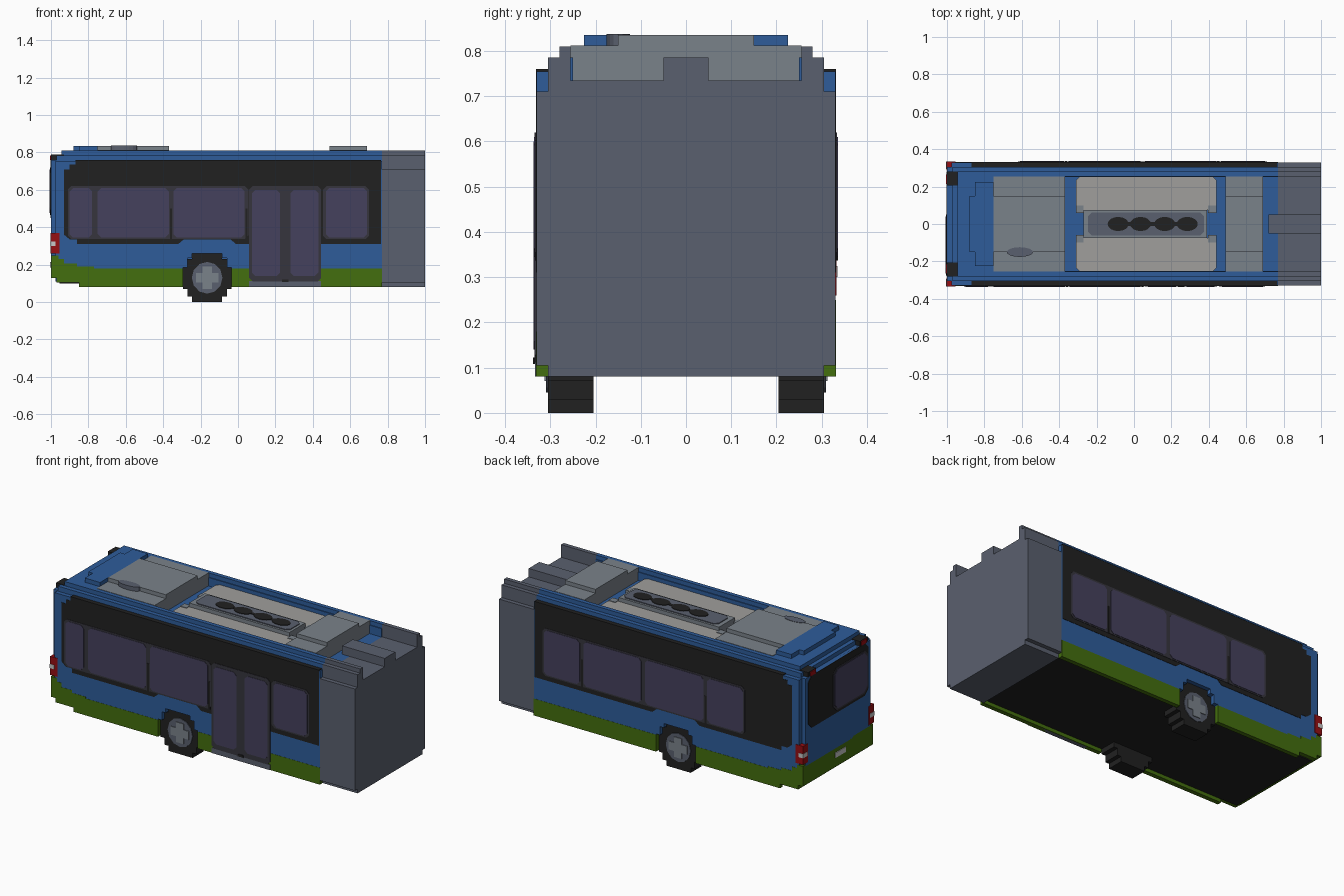
import bpy, bmesh, math
from mathutils import Vector

cube = bpy.data.objects.get("Cube")
if cube:
    bpy.data.objects.remove(cube, do_unlink=True)


def material(name, r, g, b):
    lin = [((c / 255 + 0.055) / 1.055) ** 2.4 if c > 10 else c / 255 / 12.92 for c in (r, g, b)]
    m = bpy.data.materials.new(name)
    m.diffuse_color = (*lin, 1)
    m.use_nodes = True
    node = next(n for n in m.node_tree.nodes if n.type == 'BSDF_PRINCIPLED')
    node.inputs["Base Color"].default_value = (*lin, 1)
    return m


BLUE = material("body blue", 46, 92, 154)
GREEN = material("skirt green", 68, 110, 14)
BLACK = material("black", 33, 33, 33)
GLASS = material("tinted glass", 69, 65, 93)
FRAME = material("window frame grey", 54, 53, 61)
GREY = material("slate grey", 90, 96, 110)
MID = material("roof box grey", 122, 130, 138)
LIGHT = material("pale roof panel", 160, 159, 156)
RED = material("lamp red", 150, 14, 18)
WHITE = material("lamp white", 200, 200, 200)


def prism(name, pts, axis, a, b, mat):
    """Extrude a 2D outline along an axis from a to b."""
    place = {'x': lambda p, d: (d, p[0], p[1]),
             'y': lambda p, d: (p[0], d, p[1]),
             'z': lambda p, d: (p[0], p[1], d)}[axis]
    bm = bmesh.new()
    face = bm.faces.new([bm.verts.new(place(p, a)) for p in pts])
    ext = bmesh.ops.extrude_face_region(bm, geom=[face])
    move = Vector(place((0, 0), b - a))
    bmesh.ops.translate(bm, vec=move, verts=[v for v in ext["geom"] if isinstance(v, bmesh.types.BMVert)])
    bmesh.ops.recalc_face_normals(bm, faces=bm.faces)
    me = bpy.data.meshes.new(name)
    bm.to_mesh(me)
    bm.free()
    me.materials.append(mat)
    ob = bpy.data.objects.new(name, me)
    bpy.context.collection.objects.link(ob)
    return ob


def box(name, x0, x1, y0, y1, z0, z1, mat):
    return prism(name, [(x0, y0), (x1, y0), (x1, y1), (x0, y1)], 'z', z0, z1, mat)


def cut_rect(u0, u1, v0, v1, c=0.018):
    """Rectangle with clipped corners."""
    return [(u0 + c, v0), (u1 - c, v0), (u1, v0 + c), (u1, v1 - c),
            (u1 - c, v1), (u0 + c, v1), (u0, v1 - c), (u0, v0 + c)]


def ellipse(cx, cy, rx, ry, n=16):
    return [(cx + rx * math.cos(i * math.tau / n), cy + ry * math.sin(i * math.tau / n)) for i in range(n)]


# Core, floor and rear wall
box("body_core", -0.975, 0.77, -0.28, 0.28, 0.11, 0.735, BLUE)
box("underfloor", -0.955, 0.77, -0.304, 0.304, 0.10, 0.12, BLACK)
box("rear_wall", -1.0, -0.96, -0.305, 0.305, 0.24, 0.76, BLUE)
box("rear_bumper", -1.0, -0.96, -0.33, 0.33, 0.13, 0.25, GREEN)
box("rear_bumper_lip", -0.97, -0.94, -0.33, 0.33, 0.105, 0.14, GREEN)
box("rear_plate", -1.004, -0.99, -0.07, 0.03, 0.185, 0.215, WHITE)
prism("rear_window_panel", cut_rect(-0.28, 0.28, 0.45, 0.76, 0.03), 'x', -1.003, -0.98, BLACK)
prism("rear_window_frame", cut_rect(-0.275, 0.05, 0.465, 0.72, 0.03), 'x', -1.005, -0.99, FRAME)
prism("rear_window_glass", cut_rect(-0.265, 0.04, 0.475, 0.71, 0.03), 'x', -1.007, -0.99, GLASS)

# Side skins
WX, WZ = -0.165, 0.13
arch = [(-.13, .18), (-.13, .185), (-.105, .185), (-.105, .235), (-.08, .235), (-.08, .26)]
arch = [(WX + x, z) for x, z in arch] + [(WX - x, z) for x, z in reversed(arch)]
blue_side = [(-.975, .20)] + [(-.78, .18)] + arch + [(.77, .18), (.77, .755), (-.975, .755)]
green_rear = [(-1, .13), (-.97, .13), (-.97, .105), (-.85, .105), (-.85, .08), (WX - .13, .08), (WX - .13, .18),
              (-.77, .18), (-.77, .19), (-.86, .19), (-.86, .205), (-.93, .205), (-.93, .23),
              (-.965, .23), (-.965, .25), (-1, .25)]
black_side = [(-.86, .31), (-.32, .31), (-.29, .335), (-.04, .335), (-.01, .31), (.765, .31), (.765, .76),
              (-.87, .76), (-.87, .735), (-.90, .735), (-.90, .71), (-.93, .71), (-.93, .36), (-.90, .335), (-.86, .335)]
steps = [(.13, .06), (.105, .06), (.105, .10), (.08, .10), (.08, .13)]
quarter = [(.13, 0)] + steps
wheel = (quarter + [(-x, z) for x, z in reversed(quarter)][:-1]
         + [(-x, -z) for x, z in quarter] + [(x, -z) for x, z in reversed(quarter)][:-1])
wheel = [(WX + x, WZ + z) for x, z in wheel]
plus = [(.06, .025), (.025, .025), (.025, .06)]
plus = (plus + [(-x, z) for x, z in reversed(plus)] + [(-x, -z) for x, z in plus]
        + [(x, -z) for x, z in reversed(plus)])
plus = [(WX + x, WZ + z) for x, z in plus]

windows = {"right": [(-.90, -.78), (-.75, -.37), (-.345, .035), (.47, .69)],
           "left": [(-.61, -.375), (-.35, .035), (.06, .44), (.465, .70)]}
frames = {"right": [(-.91, .055), (.455, .70)], "left": [(-.62, .71)]}
posts = {"right": [-.358, .045], "left": [-.363, .45]}

for side, s in (("right", -1), ("left", 1)):
    prism(side + "_blue_side", blue_side, 'y', s * .26, s * .33, BLUE)
    prism(side + "_rear_skirt", green_rear, 'y', s * .305, s * .331, GREEN)
    box(side + "_front_skirt", WX + .13, .77, s * .305, s * .331, .08, .18, GREEN)
    prism(side + "_window_band", black_side, 'y', s * .29, s * .332, BLACK)
    for a, b in frames[side]:
        prism(side + "_window_frame", cut_rect(a, b, .337, .62), 'y', s * .32, s * .334, FRAME)
    for a, b in windows[side]:
        prism(side + "_window", cut_rect(a, b, .345, .61), 'y', s * .32, s * .336, GLASS)
    for x in posts[side]:
        box(side + "_window_post", x - .006, x + .006, s * .32, s * .3355, .337, .5, BLACK)
    # Wheel with hub
    prism(side + "_tyre", wheel, 'y', s * .205, s * .305, BLACK)
    prism(side + "_hub", ellipse(WX, WZ, .082, .085, 12), 'y', s * .30, s * .309, GREY)
    prism(side + "_hub_cross", plus, 'y', s * .30, s * .313, MID)
    # Lamps at the rear corner
    box(side + "_tail_lamp", -1.003, -.955, s * .285, s * .333, .26, .37, RED)
    box(side + "_reversing_lamp", -1.005, -.975, s * .295, s * .335, .30, .325, WHITE)
    box(side + "_rear_roof_corner", -1.0, -.93, s * .205, s * .28, .755, .788, BLACK)
    box(side + "_marker_lamp", -1.005, -.985, s * .215, s * .265, .76, .785, RED)
    # Stepped roof edges
    box(side + "_roof_edge_lower", -.97, .77, s * .25, s * .305, .72, .785, BLUE)
    box(side + "_roof_edge_upper", -.945, .77, s * .255, s * .28, .78, .81, BLUE)
    # Pale roof panels in the sunken middle
    prism(side + "_roof_panel", cut_rect(-.31, .44, s * .165 - .09, s * .165 + .09, .02), 'z', .73, .762, LIGHT)
    for x0, x1 in ((-.31, -.27), (.395, .44)):
        box(side + "_panel_end", x0, x1, s * .06, s * .10, .73, .765, MID)

# Right side double door
prism("door_frame", cut_rect(.06, .445, .11, .62), 'y', -.335, -.32, FRAME)
for x in (.075, .28):
    prism("door_glass", cut_rect(x, x + .15, .14, .60), 'y', -.337, -.32, GLASS)
box("door_sill", .06, .445, -.334, -.31, .08, .112, GREY)
box("door_stop", .235, .27, -.338, -.32, .108, .122, BLACK)

# Roof deck and boxes
box("rear_roof_step", -.97, -.93, -.26, .26, .72, .785, BLUE)
box("rear_roof_deck", -.945, -.75, -.256, .256, .72, .81, BLUE)
box("rear_roof_cap", -.85, -.75, -.225, .225, .80, .835, BLUE)
box("rear_roof_cap_end", -.88, -.84, -.15, .15, .80, .835, BLUE)
for name, a, b in (("rear", -.75, -.37), ("front", .49, .69)):
    box(name + "_roof_box", a, b, -.255, .255, .73, .812, MID)
    box(name + "_roof_box_top", a, b, -.15, .15, .80, .835, MID)
prism("roof_vent", ellipse(-.61, -.15, .07, .026), 'z', .80, .837, GREY)
box("fan_unit", -.27, .39, -.075, .075, .73, .785, MID)
prism("fan_unit_cover", cut_rect(-.245, .375, -.062, .062, .02), 'z', .78, .79, GREY)
for x in (-.085, .035, .165, .285):
    prism("roof_fan", ellipse(x, 0, .056, .038), 'z', .785, .793, BLACK)
box("fan_link", -.085, .285, -.01, .01, .785, .792, BLACK)

# Articulation bellows with a sunken roof and centre rib
half = [(.305, .08), (.305, .105), (.33, .105), (.33, .71), (.305, .71), (.305, .785), (.28, .785),
        (.28, .81), (.255, .81), (.255, .735), (.05, .735), (.05, .785)]
prism("bellows", half + [(-y, z) for y, z in reversed(half)], 'x', .77, 1.0, GREY)
box("bellows_rib", .72, .78, -.05, .05, .73, .785, GREY)
